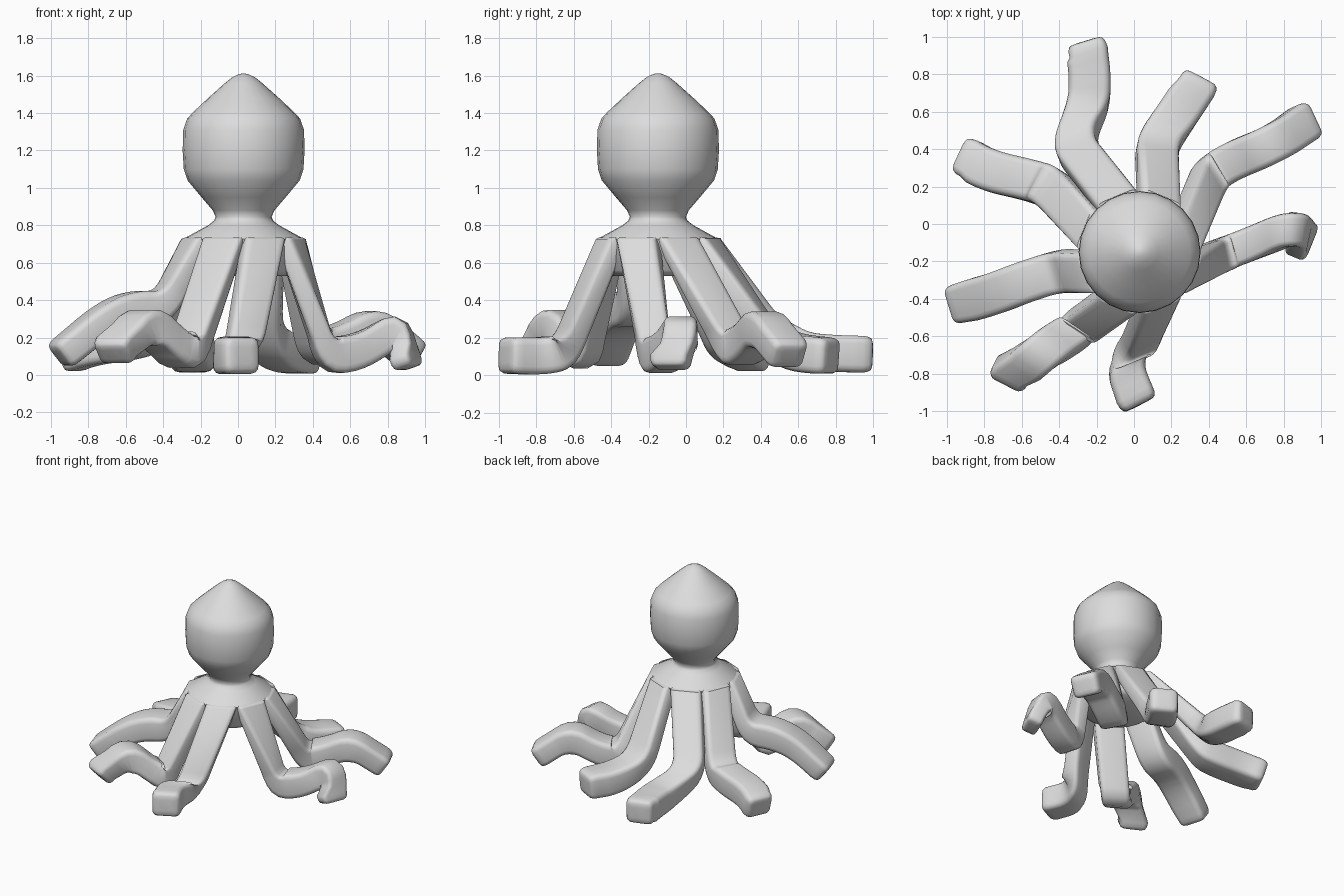
import bpy, bmesh, math
from mathutils import Vector

if "Cube" in bpy.data.objects:
    bpy.data.objects.remove(bpy.data.objects["Cube"])

CX, CY = 0.03, -0.15          # axis of the head and body

grey = bpy.data.materials.new("plain grey")
grey.diffuse_color = (0.72, 0.72, 0.72, 1)
grey.use_nodes = True
grey.node_tree.nodes["Principled BSDF"].inputs["Base Color"].default_value = grey.diffuse_color


def finish(name, bm, angle):
    bmesh.ops.recalc_face_normals(bm, faces=bm.faces)
    me = bpy.data.meshes.new(name)
    bm.to_mesh(me)
    bm.free()
    me.materials.append(grey)
    ob = bpy.data.objects.new(name, me)
    bpy.context.collection.objects.link(ob)
    bpy.ops.object.select_all(action='DESELECT')
    ob.select_set(True)
    bpy.context.view_layer.objects.active = ob
    bpy.ops.object.shade_smooth_by_angle(angle=math.radians(angle))
    return ob


def loft(bm, rings):
    """Skin a list of closed rings and cap both ends."""
    loops = [[bm.verts.new(p) for p in r] for r in rings]
    for a, b in zip(loops, loops[1:]):
        n = len(a)
        for i in range(n):
            bm.faces.new((a[i], a[(i + 1) % n], b[(i + 1) % n], b[i]))
    bm.faces.new(loops[0])
    bm.faces.new(loops[-1])


# Head, neck and body as one turned profile (radius, height)
profile = [(0.24, 0.53), (0.28, 0.56), (0.30, 0.70), (0.312, 0.728), (0.305, 0.737),
           (0.19, 0.80), (0.158, 0.825), (0.15, 0.845), (0.165, 0.88), (0.225, 0.95),
           (0.30, 1.04), (0.32, 1.10), (0.326, 1.20), (0.323, 1.31), (0.302, 1.37),
           (0.27, 1.405), (0.19, 1.48), (0.10, 1.56), (0.06, 1.592), (0.025, 1.608),
           (0.006, 1.612)]
SIDES = 24
bm = bmesh.new()
loft(bm, [[(CX + r * math.cos(i * math.tau / SIDES), CY + r * math.sin(i * math.tau / SIDES), z)
           for i in range(SIDES)] for r, z in profile])
finish("head_and_body", bm, 60)


def rounded_path(pts, cut=0.12, steps=5):
    """Replace each corner of the path by a small curve."""
    out = [pts[0]]
    for a, b, c in zip(pts, pts[1:], pts[2:]):
        la, lc = (a - b).xyz.length, (c - b).xyz.length
        p = b.lerp(a, min(cut / la, 0.45))
        q = b.lerp(c, min(cut / lc, 0.45))
        for k in range(steps + 1):
            t = k / steps
            out.append(p.lerp(b, t).lerp(b.lerp(q, t), t))
    return out + [pts[-1]]


# Rounded square cross-section
section = []
for k, (sx, sy) in enumerate([(1, 1), (-1, 1), (-1, -1), (1, -1)]):
    for j in range(4):
        a = math.radians(90 * k + 30 * j)
        section.append((sx * 0.66 + 0.34 * math.cos(a), sy * 0.58 + 0.42 * math.sin(a)))


def arm(name, angle, points, wide=0.112):
    """Sweep the section from the body edge; points are x, y, z, heading in degrees."""
    a = math.radians(angle)
    out = Vector((math.cos(a), math.sin(a), 0))
    side = Vector((-out.y, out.x, 0))
    base = Vector((CX, CY, 0)) + out * 0.27
    root = Vector((base.x, base.y, 0.72, angle))
    path = rounded_path([root] + [Vector(p) for p in points])
    rings = []

    def ring(c, w, up, half_w, half_t):
        rings.append([c + w * (u * half_w) + up * (v * half_t) for u, v in section])

    # flat top with a softened outer edge
    ring(base - out * 0.008 + Vector((0, 0, 0.735)), side, out, 0.104, 0.045)
    ring(base - out * 0.003 + Vector((0, 0, 0.729)), side, out, 0.111, 0.051)
    last = len(path) - 1
    for i, p in enumerate(path):
        t = (path[min(i + 1, last)] - path[max(i - 1, 0)]).xyz.normalized()
        if i == 0:
            t = (t * 0.35 + Vector((0, 0, -0.65))).normalized()
        h = math.radians(p.w)
        w = Vector((-math.sin(h), math.cos(h), 0))
        up = t.cross(w).normalized()
        half_t = 0.098 - 0.045 * abs(t.z) ** 2
        half_w = wide if i else 0.113
        if i < last:
            ring(p.xyz, w, up, half_w, half_t)
        else:                                   # softly rounded tip
            f = w.cross(up).normalized()
            for back, s in ((0.06, 1), (0.028, 0.97), (0.008, 0.88), (0.0, 0.74), (-0.003, 0.45)):
                ring(p.xyz + f * -back, w, up, 0.106 * s, half_t * s)
    bm = bmesh.new()
    loft(bm, rings)
    return finish(name, bm, 60)


# Eight arms around the body
arm("back_left_arm", 112.5, [(-0.33, 0.42, 0.25, 112), (-0.24, 0.64, 0.13, 86),
                             (-0.235, 0.80, 0.115, 92), (-0.26, 0.975, 0.11, 107)])
arm("back_right_arm", 67.5, [(0.12, 0.42, 0.22, 80), (0.22, 0.57, 0.12, 58),
                             (0.36, 0.78, 0.10, 62)])
arm("right_back_arm", 22.5, [(0.41, 0.265, 0.14, 33), (0.53, 0.34, 0.17, 27),
                             (0.73, 0.42, 0.27, 25), (0.94, 0.55, 0.10, 25)], 0.104)
arm("right_front_arm", -22.5, [(0.47, -0.165, 0.10, 15), (0.64, -0.10, 0.12, 20),
                               (0.865, -0.01, 0.25, -5), (0.91, -0.085, 0.04, -22)], 0.09)
arm("front_right_arm", -67.5, [(0.025, -0.645, 0.13, -67), (-0.055, -0.77, 0.10, -67),
                               (0.03, -0.965, 0.105, -63)], 0.103)
arm("front_left_arm", -112.5, [(-0.28, -0.55, 0.09, -122), (-0.50, -0.69, 0.29, -132),
                               (-0.67, -0.825, 0.11, -117)], 0.107)
arm("left_front_arm", 202.5, [(-0.40, -0.25, 0.36, 196), (-0.60, -0.315, 0.345, 200),
                              (-0.75, -0.375, 0.27, 198), (-0.955, -0.43, 0.10, 197)])
arm("left_back_arm", 157.5, [(-0.45, 0.20, 0.22, 147), (-0.56, 0.235, 0.18, 158),
                             (-0.78, 0.285, 0.15, 160), (-0.92, 0.367, 0.10, 155)])
